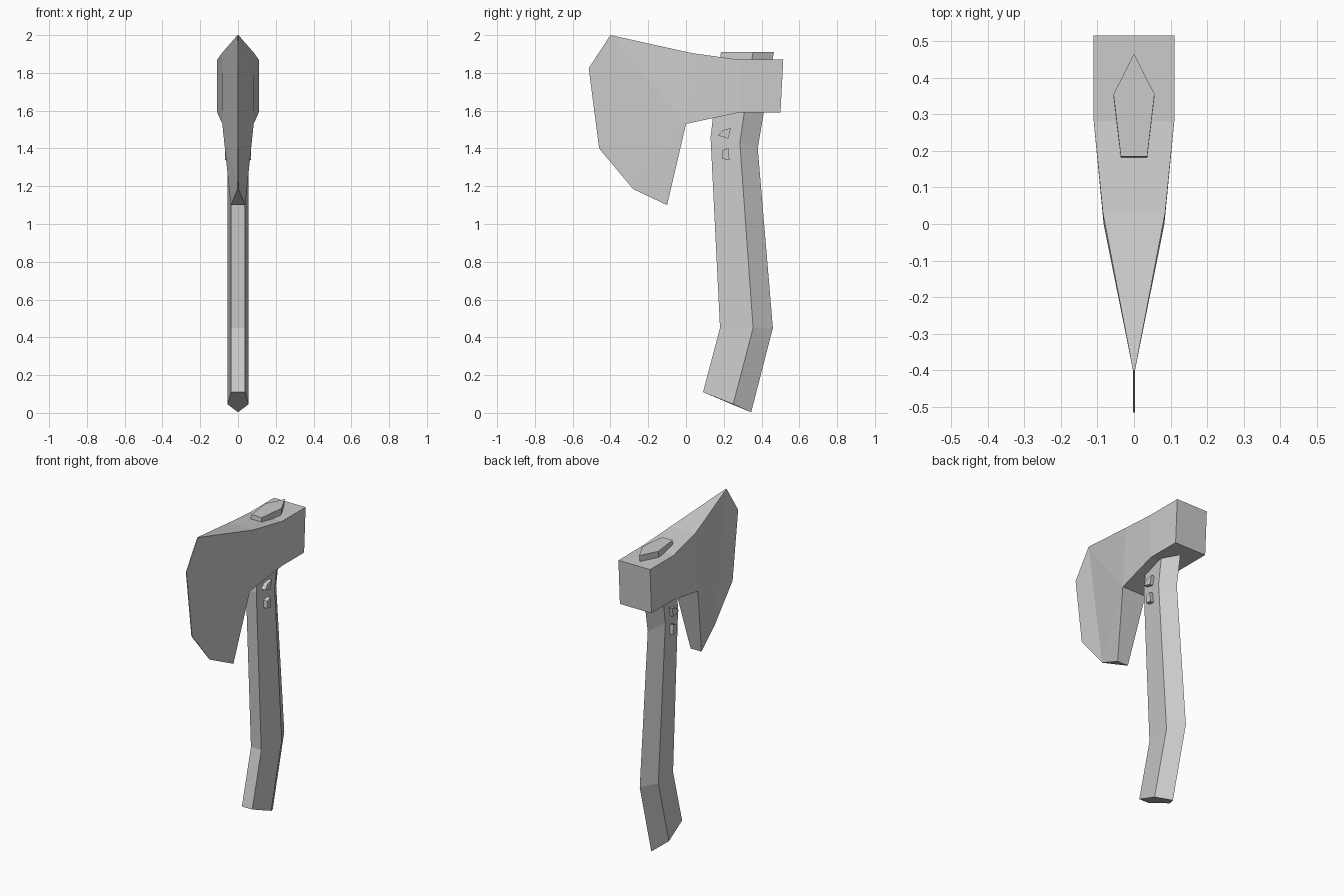
import bpy, bmesh

if "Cube" in bpy.data.objects:
    bpy.data.objects.remove(bpy.data.objects["Cube"])


def make_mesh(name, verts, faces):
    """Build a flat-shaded mesh with outward normals."""
    bm = bmesh.new()
    vs = [bm.verts.new(v) for v in verts]
    for f in faces:
        bm.faces.new([vs[i] for i in f])
    bmesh.ops.recalc_face_normals(bm, faces=bm.faces)
    me = bpy.data.meshes.new(name)
    bm.to_mesh(me)
    bm.free()
    ob = bpy.data.objects.new(name, me)
    bpy.context.collection.objects.link(ob)
    return ob


def mirrored_plate(name, outline, side_faces):
    """Plate from (y, z, half width) points, with matching left and right sides."""
    n = len(outline)
    verts = [(s * w, y, z) for s in (1, -1) for y, z, w in outline]
    faces = list(side_faces) + [[i + n for i in reversed(f)] for f in side_faces]
    faces += [(i, i + n, (i + 1) % n + n, (i + 1) % n) for i in range(n)]
    return make_mesh(name, verts, faces)


# Axe head: outline runs from the poll over the top, round the edge and beard
T = 0.0025
head = [(0.515, 1.87, 0.11), (0.28, 1.87, 0.11), (0.03, 1.905, 0.085),
        (-0.40, 2.0, T), (-0.515, 1.825, T), (-0.46, 1.40, T), (-0.28, 1.185, T),
        (-0.10, 1.10, 0.038), (0.0, 1.53, 0.083), (0.28, 1.59, 0.11), (0.50, 1.59, 0.11)]
mirrored_plate("axe_head", head,
               [(0, 1, 9, 10), (1, 2, 8, 9), (2, 3, 8), (3, 6, 8), (6, 7, 8), (3, 4, 5, 6)])

# Handle: five-sided rings, each given by its front, middle and back (y, z)
stations = [((0.09, 0.11), (0.25, 0.046), (0.345, 0.003)),
            ((0.18, 0.45), (0.355, 0.45), (0.46, 0.45)),
            ((0.13, 1.46), (0.285, 1.43), (0.38, 1.40)),
            ((0.185, 1.91), (0.355, 1.91), (0.465, 1.91))]
verts = []
for f, m, b in stations:
    verts += [(-0.036, *f), (0.036, *f), (0.056, *m), (0, *b), (-0.056, *m)]
faces = [(5 * r + i, 5 * r + (i + 1) % 5, 5 * r + 5 + (i + 1) % 5, 5 * r + 5 + i)
         for r in range(len(stations) - 1) for i in range(5)]
top = 5 * (len(stations) - 1)
faces += [(4, 3, 2, 1, 0), tuple(range(top, top + 5))]
make_mesh("handle", verts, faces)

# Pegs: run through the handle and stand proud on both sides
pegs = {"upper_peg": [(0.17, 1.468), (0.195, 1.497), (0.237, 1.508), (0.225, 1.452)],
        "lower_peg": [(0.19, 1.345), (0.193, 1.39), (0.224, 1.402), (0.23, 1.338)]}
for name, pts in pegs.items():
    mirrored_plate(name, [(y, z, 0.07) for y, z in pts], [(0, 1, 2, 3)])
